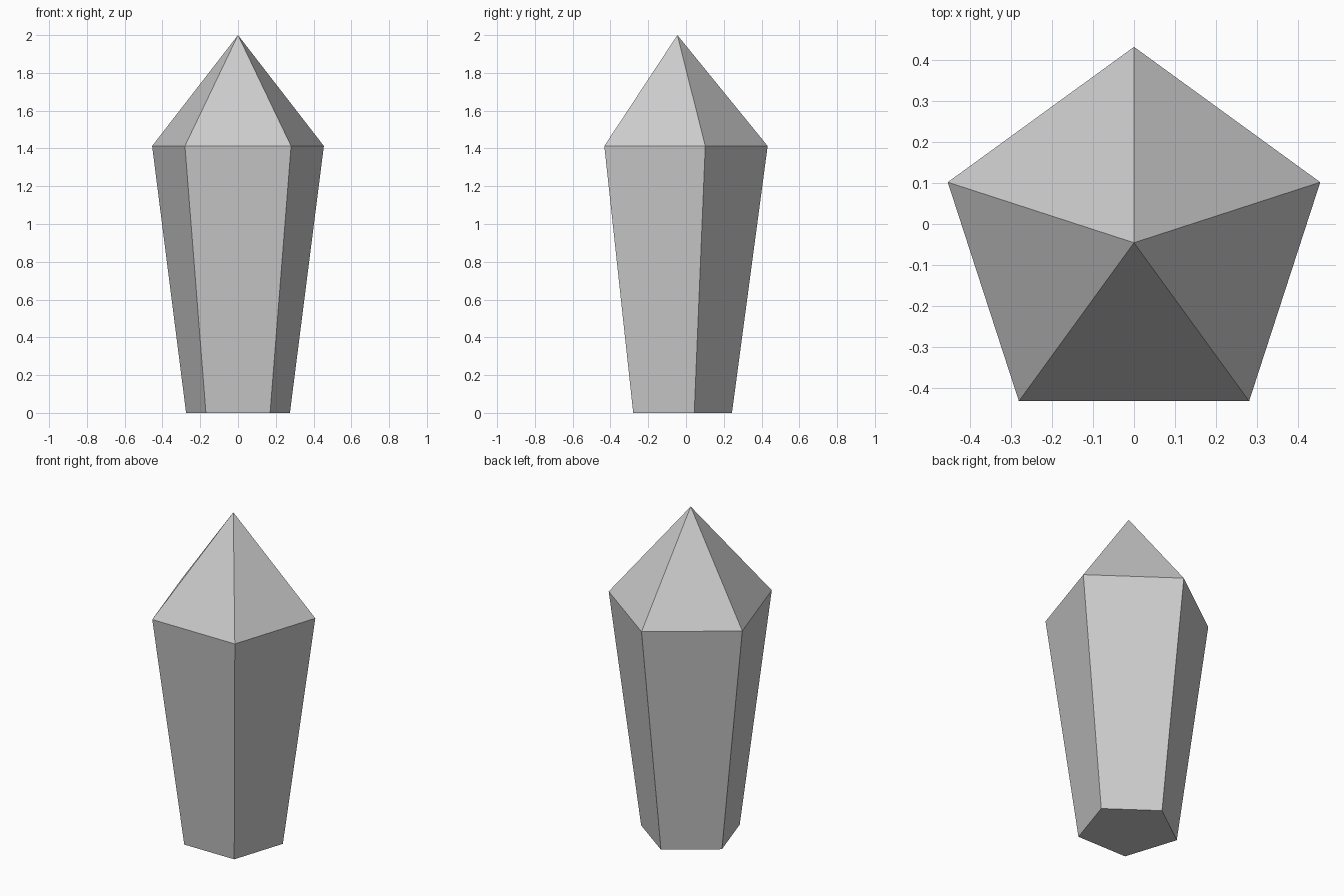
import bpy, bmesh
from math import sin, cos, tau

if "Cube" in bpy.data.objects:
    bpy.data.objects.remove(bpy.data.objects["Cube"])

SIDES = 5
CENTRE_Y = -0.0457   # puts the pentagon's bounding box on y = 0


def ring(bm, radius, z):
    """Regular pentagon of vertices with one corner pointing to the back."""
    return [bm.verts.new((-radius * sin(tau * i / SIDES),
                          CENTRE_Y + radius * cos(tau * i / SIDES), z))
            for i in range(SIDES)]


bm = bmesh.new()
base = ring(bm, 0.289, 0.0)
shoulder = ring(bm, 0.478, 1.413)
tip = bm.verts.new((0, CENTRE_Y, 2.0))

# Flat underside, flared body and pointed top
bm.faces.new(base[::-1])
for i in range(SIDES):
    j = (i + 1) % SIDES
    bm.faces.new((base[i], base[j], shoulder[j], shoulder[i]))
    bm.faces.new((shoulder[i], shoulder[j], tip))
bmesh.ops.recalc_face_normals(bm, faces=bm.faces)

mesh = bpy.data.meshes.new("crystal")
bm.to_mesh(mesh)
bm.free()
bpy.context.collection.objects.link(bpy.data.objects.new("crystal", mesh))
